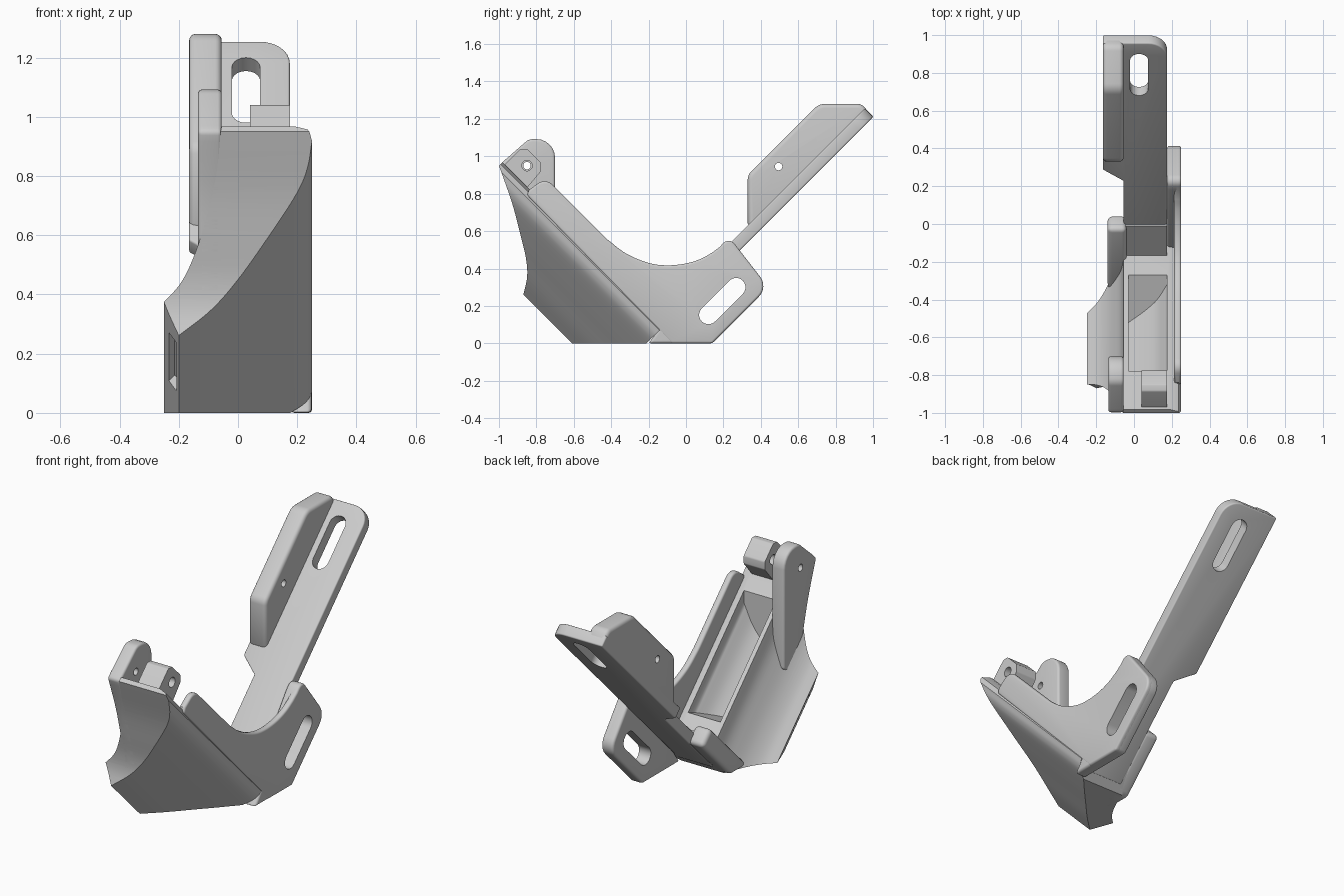
import bpy, bmesh, math
from mathutils import Vector

if "Cube" in bpy.data.objects:
    bpy.data.objects.remove(bpy.data.objects["Cube"])

grey = bpy.data.materials.new("light_grey")
grey.use_nodes = True
grey.diffuse_color = (0.6, 0.6, 0.6, 1)
grey.node_tree.nodes["Principled BSDF"].inputs["Base Color"].default_value = (0.6, 0.6, 0.6, 1)

R = math.sqrt(0.5)


def tilt(x, u, v):
    """Frame turned 45 degrees: u runs up and back, v runs down and back."""
    return (x, (u + v) * R, (u - v) * R)


def yz(u, v):
    return tilt(0, u, v)[1:]


def curve(pts, n=6):
    """Smooth curve through a few 2D points."""
    p = [Vector(q) for q in pts]
    p = [2 * p[0] - p[1]] + p + [2 * p[-1] - p[-2]]
    out = []
    for a, b, c, d in zip(p, p[1:], p[2:], p[3:]):
        for i in range(n):
            t = i / n
            out.append(tuple(0.5 * (2 * b + (c - a) * t + (2 * a - 5 * b + 4 * c - d) * t * t
                                    + (3 * b - a - 3 * c + d) * t ** 3)))
    return out + [tuple(pts[-1])]


def rounded(corners, n=6):
    """Outline of (a, b, radius) corners with the corners rounded."""
    out = []
    for i, (a, b, r) in enumerate(corners):
        p = Vector((a, b))
        if not r:
            out.append((a, b))
            continue
        d1 = (Vector(corners[i - 1][:2]) - p).normalized()
        d2 = (Vector(corners[(i + 1) % len(corners)][:2]) - p).normalized()
        half = d1.angle(d2) / 2
        mid = p + (d1 + d2).normalized() * (r / math.sin(half))
        s, e = p + d1 * (r / math.tan(half)) - mid, p + d2 * (r / math.tan(half)) - mid
        turn = s.angle_signed(e)
        for k in range(n + 1):
            w = -turn * k / n
            out.append((mid.x + s.x * math.cos(w) - s.y * math.sin(w),
                        mid.y + s.x * math.sin(w) + s.y * math.cos(w)))
    return out


def solid(name, low, high, bevel=0):
    bm = bmesh.new()
    a = [bm.verts.new(p) for p in low]
    b = [bm.verts.new(p) for p in high]
    bm.faces.new(a)
    bm.faces.new(b)
    for i in range(len(a)):
        bm.faces.new((a[i - 1], a[i], b[i], b[i - 1]))
    bmesh.ops.recalc_face_normals(bm, faces=bm.faces)
    me = bpy.data.meshes.new(name)
    bm.to_mesh(me)
    bm.free()
    me.materials.append(grey)
    ob = bpy.data.objects.new(name, me)
    bpy.context.collection.objects.link(ob)
    if bevel:
        m = ob.modifiers.new("round", "BEVEL")
        m.width, m.segments, m.angle_limit = bevel, 4, math.radians(40)
        apply(ob, m)
    return ob


def apply(ob, m):
    bpy.ops.object.select_all(action="DESELECT")
    bpy.context.view_layer.objects.active = ob
    ob.select_set(True)
    bpy.ops.object.modifier_apply(modifier=m.name)


def across(name, prof, x0, x1, bevel=0):
    """Side profile (y, z) carried across x."""
    return solid(name, [(x0, *p) for p in prof], [(x1, *p) for p in prof], bevel)


def along(name, sect, front, back):
    """Section (x, u) carried along v between two end rules."""
    return solid(name, [tilt(x, u, front(u)) for x, u in sect],
                 [tilt(x, u, back(u)) for x, u in sect])


def plate(name, outline, v0, v1, bevel=0):
    return solid(name, [tilt(x, u, v0) for x, u in outline],
                 [tilt(x, u, v1) for x, u in outline], bevel)


def combine(ob, tool, op="DIFFERENCE"):
    m = ob.modifiers.new("cut", "BOOLEAN")
    m.operation, m.object, m.solver = op, tool, "EXACT"
    tool.hide_render = True
    apply(ob, m)
    bpy.data.objects.remove(tool)


def circle(c, r, n=20):
    return [(c[0] + r * math.cos(2 * math.pi * i / n), c[1] + r * math.sin(2 * math.pi * i / n))
            for i in range(n)]


def capsule(p, q, r, n=10):
    p, q = Vector(p), Vector(q)
    w = math.atan2(q.y - p.y, q.x - p.x) - math.pi / 2
    return [(c.x + r * math.cos(w + s + math.pi * i / n), c.y + r * math.sin(w + s + math.pi * i / n))
            for c, s in ((q, 0), (p, math.pi)) for i in range(n + 1)]


def drill(ob, c, r):
    combine(ob, across("drill", circle(c, r), -0.5, 0.5))


# Shell body: curved section trimmed by the side profile
nose = curve([(-1, .95), (-.93, .75), (-.885, .58), (-.855, .45), (-.85, .35), (-.875, .24)])
outer = curve([(.25, -.05), (.235, -.09), (.2, -.13), (.1, -.21), (0, -.286), (-.1, -.362), (-.2, -.43)])
flare = curve([(-.25, -.335), (-.19, -.29), (-.14, -.23), (-.1, -.16), (-.07, -.09), (-.055, -.01)])
body = along("shell_body", [(.19, -.01), (.235, -.025)] + outer + flare,
             lambda u: -1.7, lambda u: .3)
side = nose + [(-.9, .2), (-.9, 0), yz(-.15, -.15), yz(.2, -.15), yz(.2, -1.379)]
combine(body, across("trim", side, -.4, .4), "INTERSECT")

# Open pocket and narrow slit in the shell
pocket = [(-.03, .1), (.175, .1)] + curve([(.175, -.06), (.12, -.14), (.05, -.2), (-.03, -.255)])
combine(body, along("pocket", pocket, lambda u: -1.1 - u, lambda u: -.366 + .46 * u))
slit = [(-.25, -.39), (-.215, -.43), (-.185, -.37), (-.215, -.34)]
combine(body, along("slit", slit, lambda u: -.75, lambda u: -.52))

# Side wall with the saddle edge
lug_edge = rounded([(.14, 0, 0), (.44, .3, .08), (.23, .57, .04), (.18, .515, 0)])
saddle = curve([(.14, .485), (.08, .452), (0, .427), (-.1, .417), (-.2, .43), (-.32, .48), (-.42, .555)])
wall_tip = rounded([(-.42, .555, 0), (-.75, .885, .06), (-.84, .82, 0), (-.85, .79, 0)])
wall = across("side_wall", [(-.08, 0)] + lug_edge + saddle[:-1] + wall_tip, .213, .25, .012)

# Slotted lug
lug = across("slotted_lug", [(-.2, 0)] + lug_edge, .175, .249, .015)
for part in (wall, lug):
    combine(part, across("slot", capsule((.12, .152), (.268, .3), .05), 0, .5))

# Front ear
ear_top = rounded([(-.7, .42, 0), (-.7, 1.092, .1), (-.84, 1.092, .06), (-.98, .97, 0)])
ear = across("hinge_ear", nose[:24] + [(-.75, .38)] + ear_top, -.135, -.055, .025)
drill(ear, (-.85, .95), .02)

# Hinge knuckle
knuckle = across("hinge_knuckle", rounded([(-.985, .94, 0), (-.885, 1.04, .015), (-.85, 1.04, .015),
                 (-.775, .965, .015), (-.775, .92, .015), (-.86, .82, 0)], 3), .04, .175)
drill(knuckle, (-.85, .95), .028)

# Rear corner block and pad at the foot of the arm
across("rear_block", [(-.37, 0), yz(-.15, -.15), yz(.22, -.15), yz(.22, -.26)], -.14, -.04, .025)
plate("arm_pad", [(-.055, -.05), (.175, -.05), (.175, .21), (-.055, .21)], -.225, -.15)

# Long arm with a slot
arm = plate("arm", rounded([(.175, -.1, 0), (.175, 1.565, .1), (-.165, 1.565, 0),
            (-.165, .615, 0), (-.055, .53, 0), (-.055, -.1, 0)], 8), -.212, -.148, .008)
combine(arm, plate("slot", capsule((.027, 1.222), (.027, 1.437), .048), -.5, .1))

# Arm flange
flange = across("arm_flange", rounded([(.33, .64, 0), (.33, .9, .06), (.71, 1.28, .08),
                (.94, 1.28, .05), (.985, 1.225, 0), (.36, .59, 0)]), -.165, -.055, .022)
drill(flange, (.495, .945), .02)

# Smooth the rounded parts, keep sharp edges
for ob in bpy.context.collection.objects:
    ob.select_set(ob.type == "MESH" and grey.name in ob.data.materials)
bpy.ops.object.shade_smooth_by_angle(angle=math.radians(35))
